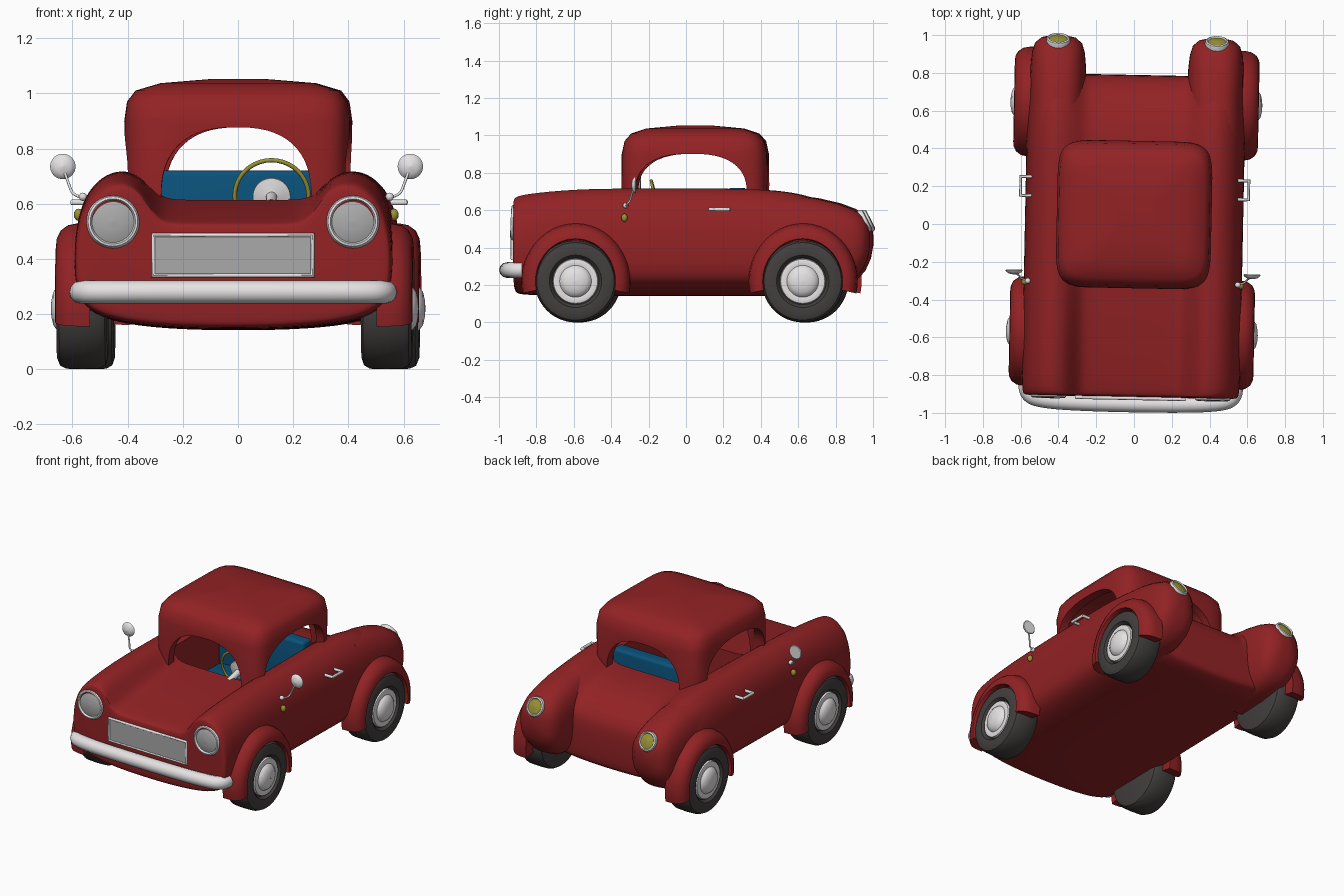
import bpy, bmesh, math
from mathutils import Vector, Matrix

if "Cube" in bpy.data.objects:
    bpy.data.objects.remove(bpy.data.objects["Cube"])


def material(name, rgb):
    m = bpy.data.materials.new(name)
    m.diffuse_color = (*rgb, 1)
    m.use_nodes = True
    m.node_tree.nodes["Principled BSDF"].inputs["Base Color"].default_value = m.diffuse_color
    return m


RED = material("red paint", (0.29, 0.016, 0.018))
CHROME = material("chrome", (0.78, 0.76, 0.76))
GREY = material("grille grey", (0.40, 0.40, 0.40))
RUBBER = material("dark rubber", (0.055, 0.05, 0.048))
YELLOW = material("yellow", (0.32, 0.29, 0.035))
BLUE = material("blue seat", (0.003, 0.085, 0.20))
parts = []


def bake(ob, mirror=False, subsurf=0, cutters=()):
    """Apply modifiers into a plain mesh."""
    if mirror:
        ob.modifiers.new("m", 'MIRROR').merge_threshold = 0.0005
    if subsurf:
        s = ob.modifiers.new("s", 'SUBSURF')
        s.levels = s.render_levels = subsurf
    for c in cutters:
        b = ob.modifiers.new("b", 'BOOLEAN')
        b.operation, b.solver, b.object = 'DIFFERENCE', 'EXACT', c
    dg = bpy.context.evaluated_depsgraph_get()
    me = bpy.data.meshes.new_from_object(ob.evaluated_get(dg))
    new = bpy.data.objects.new(ob.name, me)
    name = ob.name
    bpy.data.objects.remove(ob)
    for c in cutters:
        bpy.data.objects.remove(c)
    bpy.context.collection.objects.link(new)
    new.name = name
    parts.append(new)
    return new


def from_bm(name, bm, mat):
    bmesh.ops.remove_doubles(bm, verts=bm.verts, dist=1e-5)
    bmesh.ops.recalc_face_normals(bm, faces=bm.faces)
    me = bpy.data.meshes.new(name)
    bm.to_mesh(me)
    bm.free()
    me.materials.append(mat)
    ob = bpy.data.objects.new(name, me)
    bpy.context.collection.objects.link(ob)
    return ob


def loft(name, rings, mat, closed=True, cap='ngon'):
    bm = bmesh.new()
    vs = [[bm.verts.new(p) for p in r] for r in rings]
    n = len(vs[0])
    for a, b in zip(vs, vs[1:]):
        for i in range(n if closed else n - 1):
            j = (i + 1) % n
            bm.faces.new((a[i], a[j], b[j], b[i]))
    for r in (vs[0], vs[-1]):
        if cap == 'ngon':
            bm.faces.new(r)
        elif cap == 'strips':      # quads between upper and lower outline
            for i in range(n // 2):
                q = [r[i], r[i + 1], r[n - 2 - i], r[n - 1 - i]]
                bm.faces.new(list(dict.fromkeys(q)))
    return from_bm(name, bm, mat)


def lathe(name, prof, loc, axis, mat, n=36):
    """Revolve (radius, height) points around an axis direction."""
    m = Matrix.Translation(loc) @ Vector(axis).to_track_quat('Z', 'Y').to_matrix().to_4x4()
    ang = [2 * math.pi * i / n for i in range(n)]
    return loft(name, [[m @ Vector((max(r, 1e-4) * math.cos(a), max(r, 1e-4) * math.sin(a), h))
                        for a in ang] for r, h in prof], mat, cap='none')


def tube(name, pts, radius, mat, cyclic=False, nurbs=True):
    cu = bpy.data.curves.new(name, 'CURVE')
    cu.dimensions = '3D'
    cu.bevel_depth, cu.bevel_resolution, cu.use_fill_caps = radius, 4, True
    sp = cu.splines.new('NURBS' if nurbs else 'POLY')
    sp.points.add(len(pts) - 1)
    for p, c in zip(sp.points, pts):
        p.co = (*c, 1)
    sp.use_cyclic_u = cyclic
    if nurbs:
        sp.use_endpoint_u, sp.order_u = True, 3
    cu.materials.append(mat)
    ob = bpy.data.objects.new(name, cu)
    bpy.context.collection.objects.link(ob)
    return ob


def box(name, lo, hi, mat, bevel=0.0):
    bm = bmesh.new()
    size, mid = Vector(hi) - Vector(lo), (Vector(hi) + Vector(lo)) / 2
    bmesh.ops.create_cube(bm, size=1, matrix=Matrix.Translation(mid) @ Matrix.Diagonal((*size, 1)))
    if bevel:
        bmesh.ops.bevel(bm, geom=bm.edges[:], offset=bevel, segments=4, profile=0.5, affect='EDGES')
    return from_bm(name, bm, mat)


def super_pt(a, e):
    c, s = math.cos(a), math.sin(a)
    return math.copysign(abs(c) ** (2 / e), c), math.copysign(abs(s) ** (2 / e), s)


def ring(n, e):
    return [super_pt(2 * math.pi * i / n, e) for i in range(n)]


# Body: half cross-sections along y, mirrored
def section(y, s, zh, zr, zb):
    d = zr - zh
    top = [(0, zh), (.2, zh), (.26, zh + .05 * d), (.30, zh + .35 * d), (.35, zr - .02), (.41, zr),
           (.47, zr - .012), (.53, zr - .065), (.568, zr - .15)]
    low = [(.58, .42), (.575, .30), (.55, zb + .08), (.45, zb + .03), (.25, zb + .005), (0, zb)]
    return [(x * s, y, z) for x, z in top + low]


stations = [(-.917, .965, .51, .655, .175), (-.908, .985, .525, .672, .155), (-.87, 1, .54, .69, .145),
            (-.6, 1, .58, .718, .14), (-.3, 1, .612, .722, .14), (.2, 1, .64, .722, .14),
            (.44, 1, .645, .716, .14), (.6, 1, .61, .695, .14), (.71, 1, .555, .66, .145),
            (.77, .97, .48, .61, .165), (.79, .94, .42, .56, .19)]
body = loft("body", [section(*s) for s in stations], RED, closed=False, cap='strips')
bake(body, True, 2, [box("cockpit_cutter", (-.33, -.24, .25), (.33, .35, 1), RED)])

# Rear fender pods
pods = [(.5, .15, .69, .16), (.7, .15, .665, .165), (.82, .148, .637, .18), (.9, .14, .607, .22),
        (.95, .125, .575, .275), (.98, .09, .53, .34), (.993, .03, .47, .41)]
bake(loft("rear_fender_pods", [[(.418 + w * u, y, (t + b) / 2 + (t - b) / 2 * v) for u, v in ring(32, 2.6)]
                               for y, w, t, b in pods], RED), True)


# Roof: domed shell with arched window openings
def dome(name, s, dz, z0):
    lv = [(z0, .405, .395), (.9, .41, .39), (.97, .40, .375), (1.01, .37, .34), (1.037, .28, .26), (1.052, .1, .1)]
    return loft(name, [[(hx * s * u, .05 + hy * s * v, z - (dz if i else 0)) for u, v in ring(64, 7)]
                       for i, (z, hx, hy) in enumerate(lv)], RED)


def arch(hw, z0, h, zlow):
    pts = [super_pt(math.pi * i / 28, 2.5) for i in range(29)]
    return [(hw, zlow)] + [(hw * u, z0 + h * v) for u, v in pts] + [(-hw, zlow)]


front = arch(.272, .62, .257, .5)
side = arch(.298, .69, .212, .66)
c1 = dome("cavity_cutter", .87, .06, .45)
c2 = loft("windscreen_cutter", [[(u, y, z) for u, z in front] for y in (-1, 1)], RED)
c3 = loft("side_window_cutter", [[(x, .035 + u, z) for u, z in side] for x in (-1, 1)], RED)
bake(dome("roof", 1, 0, .55), cutters=[c1, c2, c3])

# Wheels, hubcaps and wheel-arch flares
tyre = [(0, .46), (.18, .46), (.205, .468), (.218, .49), (.22, .55), (.218, .61), (.207, .633),
        (.18, .644), (.14, .64), (.125, .62), (0, .618)]
hub = [(.122, .618), (.118, .634), (.105, .638), (.085, .634), (.078, .645), (.06, .658), (.03, .665), (0, .667)]
flare = [(.52, .31), (.57, .309), (.605, .302), (.632, .282), (.645, .255), (.648, .228), (.638, .223), (.52, .223)]
for tag, y in (("front", -.578), ("rear", .637)):
    bake(lathe(tag + "_tyres", tyre, (0, y, .22), (1, 0, 0), RUBBER, 48), True)
    bake(lathe(tag + "_hubcaps", hub, (0, y, .22), (1, 0, 0), CHROME), True)
    angs = [math.radians(-12 + 204 * i / 32) for i in range(33)]
    rings = [[(x, y + r * .94 * math.cos(a), .22 + r * math.sin(a)) for x, r in flare] for a in angs]
    bake(loft(tag + "_wheel_arches", rings, RED), True)

# Headlights
p, d = (.435, -.908, .535), (0, -1, .04)
bake(lathe("headlight_rims", [(.076, .008), (.082, .02), (.09, .018), (.097, .005), (.096, -.05)], p, d, CHROME), True)
bake(lathe("headlight_lenses", [(.082, .006), (.06, .015), (.03, .02), (0, .022)], p, d, GREY), True)

# Tail lights
p, d = (.42, .958, .54), (0, .88, .45)
bake(lathe("tail_light_rims", [(.045, .015), (.052, .024), (.06, .02), (.064, .005), (.058, -.04)], p, d, CHROME), True)
bake(lathe("tail_light_lenses", [(.05, .016), (.03, .022), (0, .025)], p, d, YELLOW), True)

# Grille and bumper
bake(box("grille", (-.288, -.926, .34), (.288, -.88, .486), GREY))
bake(tube("grille_frame", [(x, -.922, z) for x, z in ((-.288, .34), (.288, .34), (.288, .486), (-.288, .486))],
          .01, CHROME, True, False))
half = [(.552, -.865), (.552, -.915), (.46, -.945), (.2, -.955)]
bake(tube("front_bumper", [(-x, y, .28) for x, y in half] + [(x, y, .28) for x, y in reversed(half)], .042, CHROME))

# Door handles, side lamps and mirrors
bake(tube("door_handles", [(x, y, .605) for x, y in ((.53, .14), (.604, .14), (.604, .24), (.53, .24))],
          .01, CHROME, False, False), True)
bake(tube("mirror_stalks", [(.55, -.31, .62), (.59, -.305, .63), (.605, -.28, .66), (.63, -.268, .735)],
          .005, CHROME), True)
bake(lathe("mirrors", [(0, -.018), (.025, -.014), (.04, -.005), (.046, .004), (.042, .008), (0, .008)],
           (.63, -.262, .735), (0, 1, 0), CHROME), True)
ball = [(math.sin(a), -math.cos(a)) for a in (math.pi * i / 8 for i in range(9))]
bake(lathe("mirror_mounts", [(r * .015, h * .015) for r, h in ball], (.556, -.312, .625), (1, 0, 0), CHROME, 16), True)
bake(lathe("side_lamps", [(r * .017, h * .022) for r, h in ball], (.572, -.318, .56), (0, 0, 1), YELLOW, 16), True)

# Bench seat
bake(box("seat_back", (-.32, .23, .26), (.32, .32, .72), BLUE, .02))
bake(box("seat_cushion", (-.32, -.03, .25), (.32, .26, .42), BLUE, .03))

# Steering wheel
p, d = Vector((.125, -.15, .628)), Vector((0, .97, .25)).normalized()
rim = [(.134 + .008 * math.cos(a), .008 * math.sin(a)) for a in (2 * math.pi * i / 10 for i in range(11))]
bake(lathe("steering_wheel_rim", rim, p, d, YELLOW, 40))
bake(lathe("steering_hub", [(.068, -.008), (.068, .004), (.03, .01), (.018, .03), (0, .035)], p, d, CHROME))
bake(lathe("steering_hub_back", [(.068, -.008), (.02, -.02), (.018, -.12)], p, d, CHROME))
bake(tube("steering_spoke", [p, p + Vector((0, .033, -.13))], .006, YELLOW, False, False))

# Smooth shading and the slight turn of the whole car
bpy.ops.object.select_all(action='DESELECT')
for ob in parts:
    ob.rotation_euler.z = -.02
    ob.select_set(True)
bpy.context.view_layer.objects.active = parts[0]
bpy.ops.object.shade_smooth_by_angle(angle=math.radians(40))
